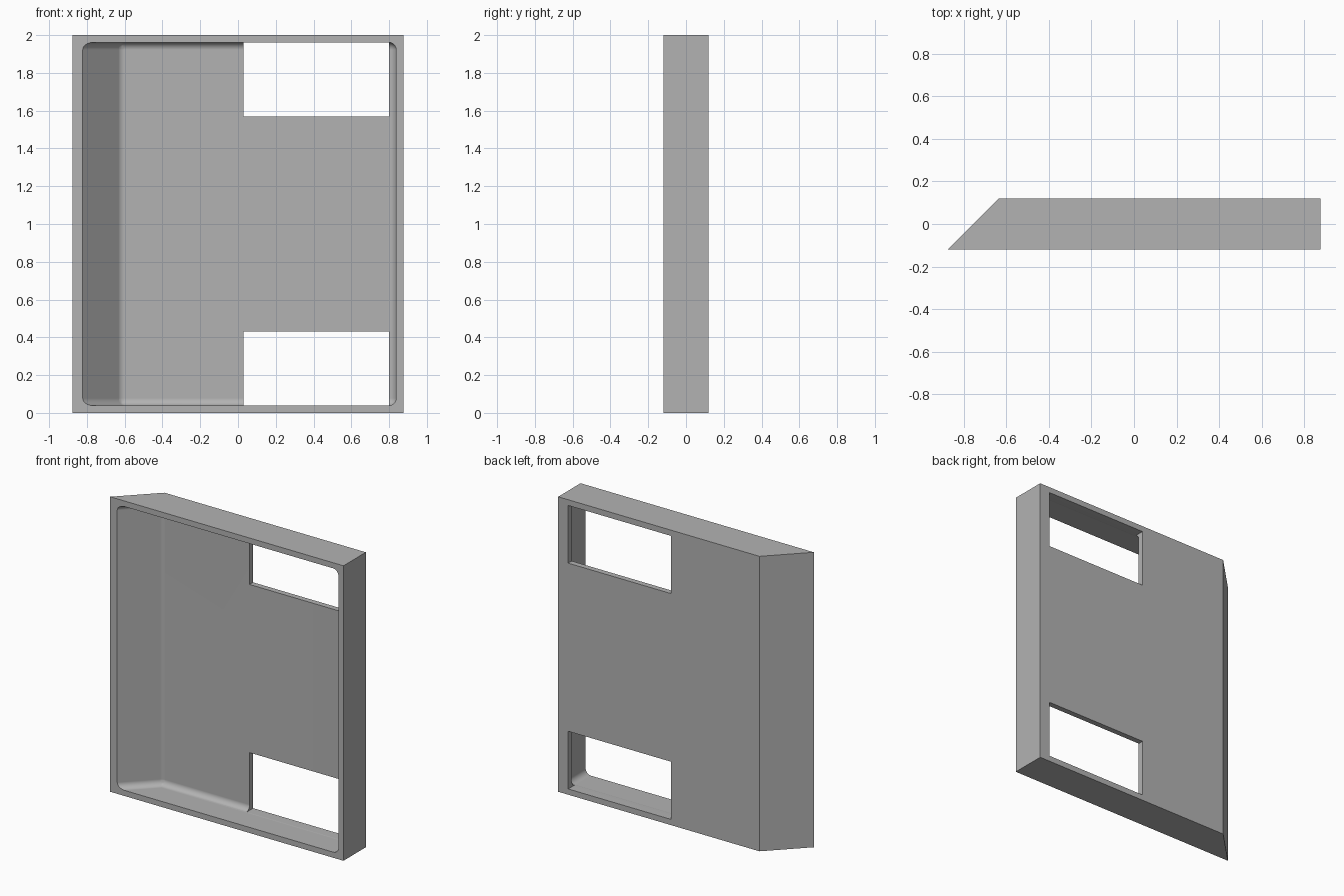
import bpy, bmesh, math

cube = bpy.data.objects.get("Cube")
if cube:
    bpy.data.objects.remove(cube, do_unlink=True)

HALF_W, HALF_D, HEIGHT = 0.875, 0.12, 2.0
WALL, FLOOR_Y, FILLET = 0.038, 0.082, 0.04

grey = bpy.data.materials.new("plain grey")
grey.use_nodes = True
grey.diffuse_color = (0.45, 0.45, 0.45, 1)
grey.node_tree.nodes["Principled BSDF"].inputs["Base Color"].default_value = (0.45, 0.45, 0.45, 1)


def prism(name, plan, z0, z1, weight_rule=None):
    """Extrude a plan outline upward, optionally weighting edges for a bevel."""
    bm = bmesh.new()
    base = bm.faces.new([bm.verts.new((x, y, z0)) for x, y in plan])
    top = bmesh.ops.extrude_face_region(bm, geom=[base])["geom"]
    for v in top:
        if isinstance(v, bmesh.types.BMVert):
            v.co.z = z1
    bmesh.ops.recalc_face_normals(bm, faces=bm.faces)
    if weight_rule:
        layer = bm.edges.layers.float.new("bevel_weight_edge")
        for e in bm.edges:
            e[layer] = weight_rule(e)
    mesh = bpy.data.meshes.new(name)
    bm.to_mesh(mesh)
    bm.free()
    mesh.materials.append(grey)
    obj = bpy.data.objects.new(name, mesh)
    bpy.context.collection.objects.link(obj)
    return obj


def apply(obj, mod):
    bpy.ops.object.select_all(action="DESELECT")
    bpy.context.view_layer.objects.active = obj
    obj.select_set(True)
    bpy.ops.object.modifier_apply(modifier=mod.name)


def cut(obj, cutter):
    cutter.hide_render = True
    mod = obj.modifiers.new("cut", "BOOLEAN")
    mod.operation, mod.solver, mod.object = "DIFFERENCE", "EXACT", cutter
    apply(obj, mod)
    bpy.data.objects.remove(cutter, do_unlink=True)


# Outer tray with one sloped side
tray = prism("tray", [(-HALF_W, -HALF_D), (HALF_W, -HALF_D), (HALF_W, HALF_D),
                      (2 * HALF_D - HALF_W, HALF_D)], 0, HEIGHT)

# Hollow with rounded inner corners, open at the front
front_y = -HALF_D - 0.1
left, right = -0.822, HALF_W - WALL
slope_end = left + FLOOR_Y + HALF_D


def fillet_weight(edge):
    ys = [v.co.y for v in edge.verts]
    if max(ys) < front_y + 0.01:
        return 0.0
    on_slope_foot = all(abs(v.co.x - slope_end) < 0.001 for v in edge.verts) and min(ys) > 0
    return math.tan(math.pi / 8) if on_slope_foot else 1.0


hollow = prism("hollow", [(left - 0.1, front_y), (right, front_y), (right, FLOOR_Y),
                          (slope_end, FLOOR_Y)], WALL, HEIGHT - WALL, fillet_weight)
bevel = hollow.modifiers.new("fillet", "BEVEL")
bevel.limit_method, bevel.width, bevel.segments = "WEIGHT", FILLET, 8
apply(hollow, bevel)
cut(tray, hollow)

# Two rectangular openings through the back
for z0, z1 in ((WALL + 0.001, 0.43), (1.57, HEIGHT - WALL - 0.001)):
    window = prism("window", [(0.03, -0.05), (0.8, -0.05), (0.8, 0.3), (0.03, 0.3)], z0, z1)
    cut(tray, window)

# Smooth fillets, crisp edges
bpy.ops.object.select_all(action="DESELECT")
bpy.context.view_layer.objects.active = tray
tray.select_set(True)
bpy.ops.object.shade_smooth_by_angle(angle=math.radians(30))
normals = tray.modifiers.new("normals", "WEIGHTED_NORMAL")
normals.keep_sharp = True
